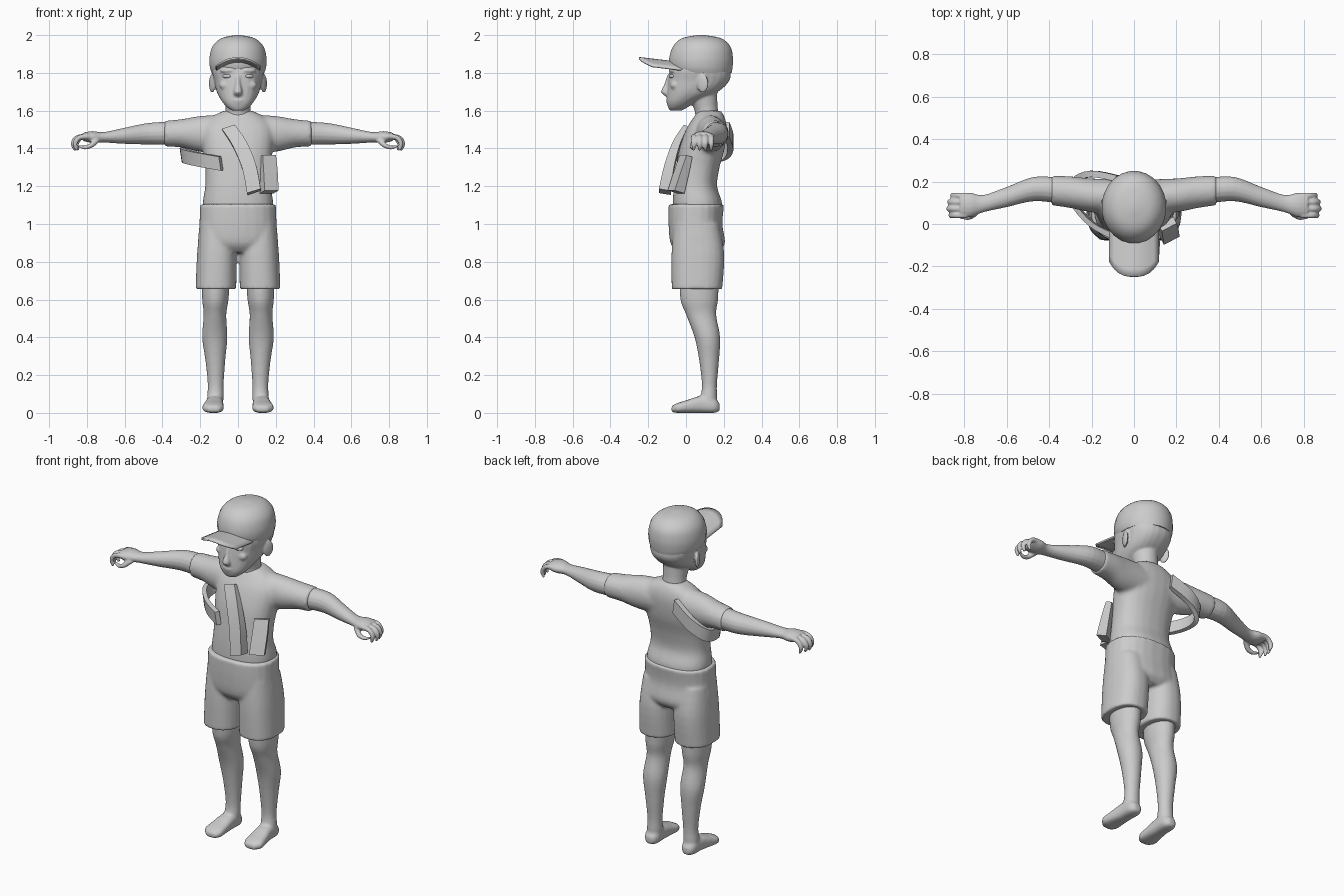
import bpy, bmesh, math
from mathutils import Vector, Matrix

cube = bpy.data.objects.get("Cube")
if cube:
    bpy.data.objects.remove(cube)

clay = bpy.data.materials.new("plain_grey")
clay.use_nodes = True
clay.diffuse_color = (0.6, 0.6, 0.6, 1)
clay.node_tree.nodes["Principled BSDF"].inputs["Base Color"].default_value = (0.6, 0.6, 0.6, 1)

X, Y, Z = Vector((1, 0, 0)), Vector((0, 1, 0)), Vector((0, 0, 1))


def resample(rows, steps):
    """Pass a smooth curve through rows of (x, y, z, half width, half depth)."""
    out = []
    for i in range(len(rows) - 1):
        quad = [rows[max(i - 1, 0)], rows[i], rows[i + 1], rows[min(i + 2, len(rows) - 1)]]
        for k in range(steps):
            t = k / steps
            out.append([b + 0.5 * t * (c - a + t * (2*a - 5*b + 4*c - d + t * (3*(b - c) + d - a)))
                        for a, b, c, d in zip(*quad)])
    return out + [list(rows[-1])]


def loft(bm, rows, w, n=None, sides=24, steps=4, square=1.0):
    """Skin cross-sections; n is computed from the path when it is left out."""
    rows = resample(rows, steps)
    pts = [Vector(r[:3]) for r in rows]
    rings = []
    for i, r in enumerate(rows):
        tangent = pts[min(i + 1, len(pts) - 1)] - pts[max(i - 1, 0)]
        v = n or tangent.cross(w).normalized()
        ring = []
        for k in range(sides):
            ang = 2 * math.pi * (k + 0.5) / sides
            c, s = math.cos(ang), math.sin(ang)
            if sides == 4:
                c, s = math.copysign(1, c), math.copysign(1, s)
            c, s = (math.copysign(abs(q) ** square, q) for q in (c, s))
            ring.append(bm.verts.new(pts[i] + w * c * max(r[3], 0.001) + v * s * max(r[4], 0.001)))
        rings.append(ring)
    for lo, hi in zip(rings, rings[1:]):
        for k in range(sides):
            j = (k + 1) % sides
            bm.faces.new((lo[k], lo[j], hi[j], hi[k]))
    bm.faces.new(rings[0])
    bm.faces.new(rings[-1])


def ball(bm, centre, size, tilt=0):
    mat = Matrix.Translation(centre) @ Matrix.Rotation(tilt, 4, 'Z') @ Matrix.Diagonal((*size, 1))
    bmesh.ops.create_uvsphere(bm, u_segments=16, v_segments=10, radius=1, matrix=mat)


def finish(name, bm, mirror=False, blend=0, angle=50):
    if mirror:
        geom = bm.verts[:] + bm.edges[:] + bm.faces[:]
        copy = bmesh.ops.duplicate(bm, geom=geom)["geom"]
        for v in copy:
            if isinstance(v, bmesh.types.BMVert):
                v.co.x = -v.co.x
    bmesh.ops.recalc_face_normals(bm, faces=bm.faces[:])
    mesh = bpy.data.meshes.new(name)
    bm.to_mesh(mesh)
    bm.free()
    mesh.materials.append(clay)
    ob = bpy.data.objects.new(name, mesh)
    bpy.context.collection.objects.link(ob)
    bpy.ops.object.select_all(action='DESELECT')
    ob.select_set(True)
    bpy.context.view_layer.objects.active = ob
    bpy.ops.object.shade_smooth_by_angle(angle=math.radians(angle))
    if blend:
        fuse = ob.modifiers.new("fuse", 'REMESH')
        fuse.mode, fuse.voxel_size, fuse.use_smooth_shade = 'VOXEL', blend, True
        relax = ob.modifiers.new("relax", 'SMOOTH')
        relax.factor, relax.iterations = 0.5, 6
    return ob


# Shirt: trunk with short sleeves
bm = bmesh.new()
loft(bm, [(0, .06, 1.06, .185, .13), (0, .06, 1.12, .187, .13), (0, .05, 1.2, .174, .115),
          (0, .063, 1.3, .174, .115), (0, .085, 1.4, .185, .12), (0, .108, 1.5, .19, .108),
          (0, .122, 1.56, .15, .085), (0, .125, 1.6, .075, .06)], X, Y, square=.85)
for s in (1, -1):
    loft(bm, [(s*.05, .125, 1.48, .085, .1), (s*.2, .135, 1.477, .08, .095),
              (s*.3, .15, 1.48, .075, .075), (s*.39, .158, 1.478, .07, .069)], Y, Z)
finish("shirt", bm, blend=.011)

# Shorts: hips with two legs
bm = bmesh.new()
loft(bm, [(0, .055, 1.105, .202, .148), (0, .05, 1.0, .205, .143),
          (0, .062, .9, .212, .145), (0, .065, .85, .19, .11)], X, Y, square=.85)
for s in (1, -1):
    loft(bm, [(s*.108, .055, 1.0, .095, .12), (s*.112, .063, .84, .105, .14),
              (s*.117, .058, .655, .108, .134)], X, Y, square=.85)
finish("shorts", bm, blend=.009)

# Arms and curled hands
bm = bmesh.new()
loft(bm, [(.34, .156, 1.48, .062, .062), (.47, .165, 1.478, .058, .058), (.6, .127, 1.467, .048, .043),
          (.71, .096, 1.459, .041, .028), (.77, .09, 1.46, .058, .032), (.82, .088, 1.462, .055, .022)],
     Y, Z, sides=16)
for i in range(4):
    y, reach = .041 + i * .031, (0, .01, .006, -.008)[i]
    loft(bm, [(.79, y, 1.464, .015, .015), (.84 + reach, y, 1.458, .015, .014),
              (.863 + reach, y, 1.425, .014, .013), (.853 + reach, y, 1.39, .008, .007)], Y, sides=8)
loft(bm, [(.745, .055, 1.45, .018, .02), (.775, .035, 1.418, .016, .014),
          (.81, .035, 1.405, .013, .011), (.842, .043, 1.413, .008, .007)], Y, sides=8)
finish("arms_and_hands", bm, mirror=True, blend=.005)

# Lower legs and feet
bm = bmesh.new()
loft(bm, [(.118, .07, .72, .075, .105), (.12, .07, .6, .07, .1), (.122, .08, .52, .06, .08),
          (.123, .113, .4, .067, .068), (.12, .122, .28, .053, .053), (.118, .124, .15, .042, .04),
          (.12, .12, .08, .044, .045), (.122, .115, .03, .04, .045)], X, Y)
loft(bm, [(.122, .178, .03, .02, .02), (.122, .15, .038, .042, .038), (.124, .08, .045, .046, .045),
          (.13, 0, .033, .054, .033), (.132, -.045, .026, .056, .026),
          (.128, -.077, .02, .03, .016)], X, Z, square=.75)
finish("legs_and_feet", bm, mirror=True, blend=.008)

# Head, neck and ears
bm = bmesh.new()
loft(bm, [(0, -.055, 1.6, .03, .03), (0, -.043, 1.618, .058, .052), (0, -.02, 1.65, .086, .082),
          (0, .035, 1.7, .113, .135), (0, .068, 1.76, .127, .163), (0, .075, 1.82, .138, .16),
          (0, .075, 1.9, .12, .14)], X, Y, square=.85)
loft(bm, [(0, .12, 1.52, .085, .075), (0, .108, 1.6, .066, .062), (0, .08, 1.7, .075, .085)], X, Y)
loft(bm, [(0, -.085, 1.79, .012, .014), (0, -.098, 1.74, .014, .018), (0, -.107, 1.698, .024, .026),
          (0, -.093, 1.675, .016, .014)], X, Y, sides=12)
for s in (1, -1):
    ball(bm, (s*.137, .088, 1.743), (.012, .034, .05), s * -.4)
    ball(bm, (s*.055, -.07, 1.812), (.042, .02, .013), s * .2)
    ball(bm, (s*.065, -.062, 1.735), (.035, .022, .025))
ball(bm, (0, -.093, 1.654), (.036, .014, .006))
ball(bm, (0, -.09, 1.641), (.03, .014, .006))
finish("head", bm, blend=.006)

# Eyes
bm = bmesh.new()
ball(bm, (.057, -.073, 1.782), (.026, .016, .011), .25)
finish("eyes", bm, mirror=True)

# Cap crown
bm = bmesh.new()
loft(bm, [(0, .085, 1.8, .14, .158), (0, .08, 1.83, .15, .168), (0, .08, 1.88, .152, .17),
          (0, .083, 1.94, .136, .153), (0, .082, 1.983, .09, .105), (0, .08, 2.0, .015, .02)], X, Y)
finish("cap_crown", bm)

# Cap peak: arched sheet with a rounded front edge
bm = bmesh.new()
grid = []
for i in range(11):
    u = i / 5 - 1
    tip = -.248 + .07 * abs(u) ** 3
    root = -.06 + .06 * u * u
    grid.append([bm.verts.new((u * .118, root + (tip - root) * k / 5,
                               1.862 + .022 * k / 5 - .045 * u * u)) for k in range(6)])
for a, b in zip(grid, grid[1:]):
    for k in range(5):
        bm.faces.new((a[k], b[k], b[k + 1], a[k + 1]))
peak = finish("cap_peak", bm)
peak.modifiers.new("thickness", 'SOLIDIFY').thickness = .01

# Loose bag straps: long chest strap, short chest strap and side loop
straps = {
    "chest_strap": ([(-.05, .0, 1.51, .036, .012), (.01, -.05, 1.42, .038, .02),
                     (.06, -.088, 1.3, .038, .026), (.085, -.112, 1.17, .038, .032)],
                    Vector((.95, 0, .3))),
    "short_chest_strap": ([(.158, .0, 1.36, .04, .018), (.162, -.022, 1.28, .042, .024),
                           (.165, -.053, 1.17, .042, .03)], Vector((.88, .45, 0))),
    "side_loop_strap": ([(-.08, .215, 1.5, .04, .015), (-.2, .236, 1.43, .04, .015),
                         (-.28, .2, 1.375, .038, .013), (-.282, .1, 1.36, .038, .012),
                         (-.2, .0, 1.34, .038, .012), (-.09, -.06, 1.32, .038, .014)],
                        Vector((-.15, 0, .98))),
}
for name, (path, across) in straps.items():
    bm = bmesh.new()
    loft(bm, path, across, sides=4)
    finish(name, bm, angle=35)
